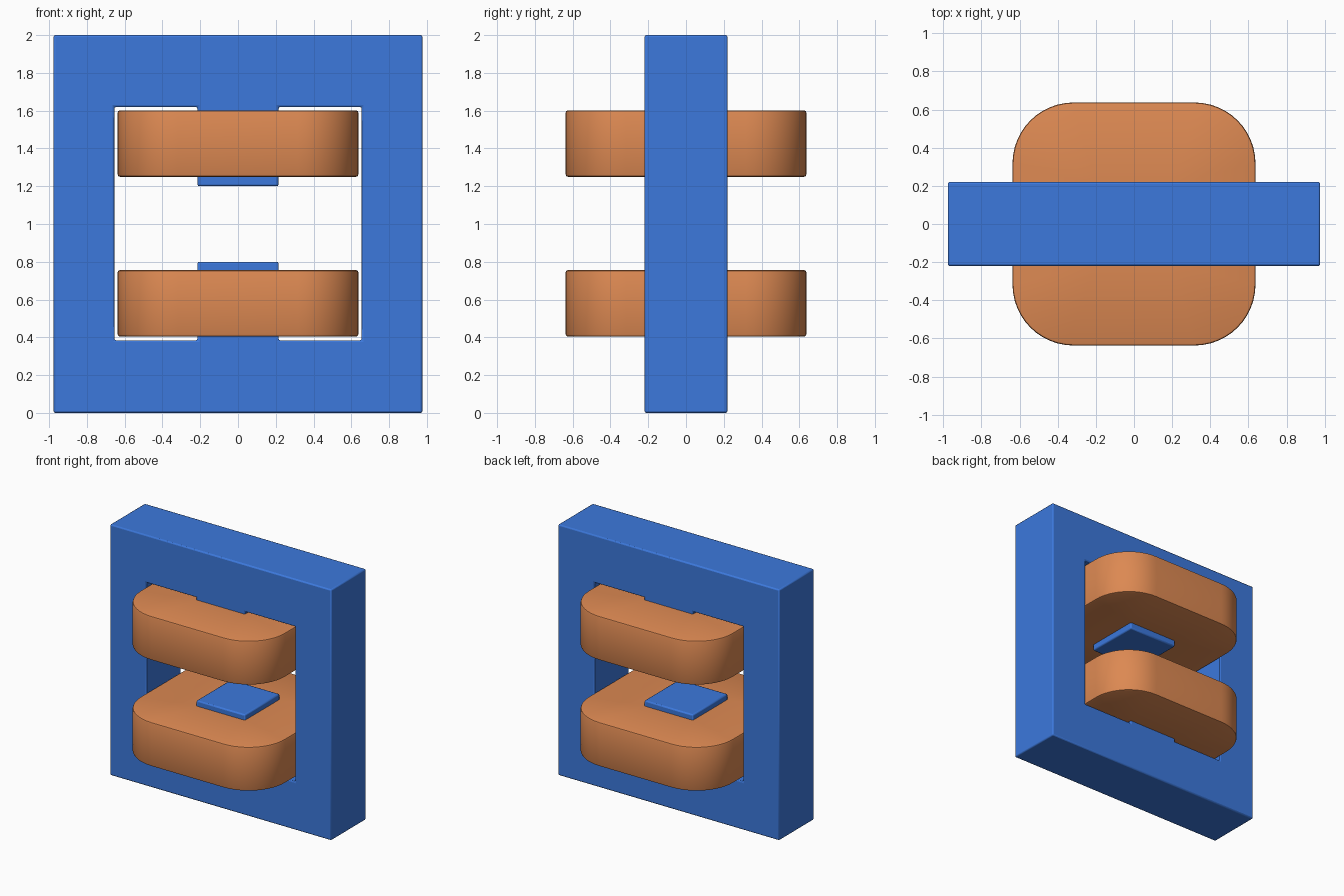
import bpy, bmesh, math

if "Cube" in bpy.data.objects:
    bpy.data.objects.remove(bpy.data.objects["Cube"])

BLUE = (0.045, 0.19, 0.72, 1)
COPPER = (0.72, 0.25, 0.085, 1)


def material(name, color):
    m = bpy.data.materials.new(name)
    m.diffuse_color = color
    m.use_nodes = True
    m.node_tree.nodes["Principled BSDF"].inputs["Base Color"].default_value = m.diffuse_color
    return m


def finish(bm, name, mat, bevel, mirror=False):
    bmesh.ops.recalc_face_normals(bm, faces=bm.faces)
    me = bpy.data.meshes.new(name)
    bm.to_mesh(me)
    bm.free()
    me.materials.append(mat)
    ob = bpy.data.objects.new(name, me)
    bpy.context.collection.objects.link(ob)
    if mirror:
        mod = ob.modifiers.new("Mirror", 'MIRROR')
        mod.use_clip = True
    b = ob.modifiers.new("Bevel", 'BEVEL')
    b.width, b.segments = bevel, 2
    b.limit_method, b.angle_limit = 'ANGLE', math.radians(40)
    bpy.ops.object.select_all(action='DESELECT')
    ob.select_set(True)
    bpy.context.view_layer.objects.active = ob
    bpy.ops.object.shade_smooth_by_angle(angle=math.radians(40))
    return ob


def rounded_rect(hx, hy, r, seg):
    pts = []
    for i, (sx, sy) in enumerate([(1, 1), (-1, 1), (-1, -1), (1, -1)]):
        for k in range(seg + 1):
            a = math.pi / 2 * (i + k / seg)
            pts.append((sx * (hx - r) + r * math.cos(a), sy * (hy - r) + r * math.sin(a)))
    return pts


def coil(name, z0, z1, mat):
    # wound ring, fitted tightly round the pole
    bm = bmesh.new()
    outer = rounded_rect(0.637, 0.637, 0.32, 12)
    inner = rounded_rect(0.21, 0.215, 0.01, 12)
    rings = [[bm.verts.new((x, y, z)) for x, y in pts]
             for pts, z in ((outer, z0), (outer, z1), (inner, z1), (inner, z0))]
    n = len(outer)
    for a, b in zip(rings, rings[1:] + rings[:1]):
        for i in range(n):
            j = (i + 1) % n
            bm.faces.new((a[i], a[j], b[j], b[i]))
    bm.normal_update()
    # soften only the outer rims
    rims = [bm.edges.get((r[i], r[(i + 1) % n])) for r in rings[:2] for i in range(n)]
    bmesh.ops.bevel(bm, geom=rims, offset=0.012, segments=2, profile=0.5, affect='EDGES')
    ob = finish(bm, name, mat, 0.0)
    ob.modifiers.remove(ob.modifiers["Bevel"])
    return ob


# Core: right half of the frame with its two facing poles, mirrored
blue = material("core_blue", BLUE)
copper = material("coil_copper", COPPER)
half = [(0, 0), (0.976, 0), (0.976, 2), (0, 2), (0, 1.2), (0.215, 1.2),
        (0.215, 1.62), (0.655, 1.62), (0.655, 0.384), (0.215, 0.384),
        (0.215, 0.8), (0, 0.8)]
bm = bmesh.new()
face = bm.faces.new([bm.verts.new((x, -0.22, z)) for x, z in half])
res = bmesh.ops.extrude_face_region(bm, geom=[face], use_keep_orig=True)
bmesh.ops.translate(bm, vec=(0, 0.44, 0),
                    verts=[g for g in res["geom"] if isinstance(g, bmesh.types.BMVert)])
seam = [f for f in bm.faces if all(abs(v.co.x) < 1e-6 for v in f.verts)]
bmesh.ops.delete(bm, geom=seam, context='FACES_ONLY')
finish(bm, "magnet_core", blue, 0.01, mirror=True)

# Coils
coil("lower_coil", 0.404, 0.756, copper)
coil("upper_coil", 1.25, 1.602, copper)
